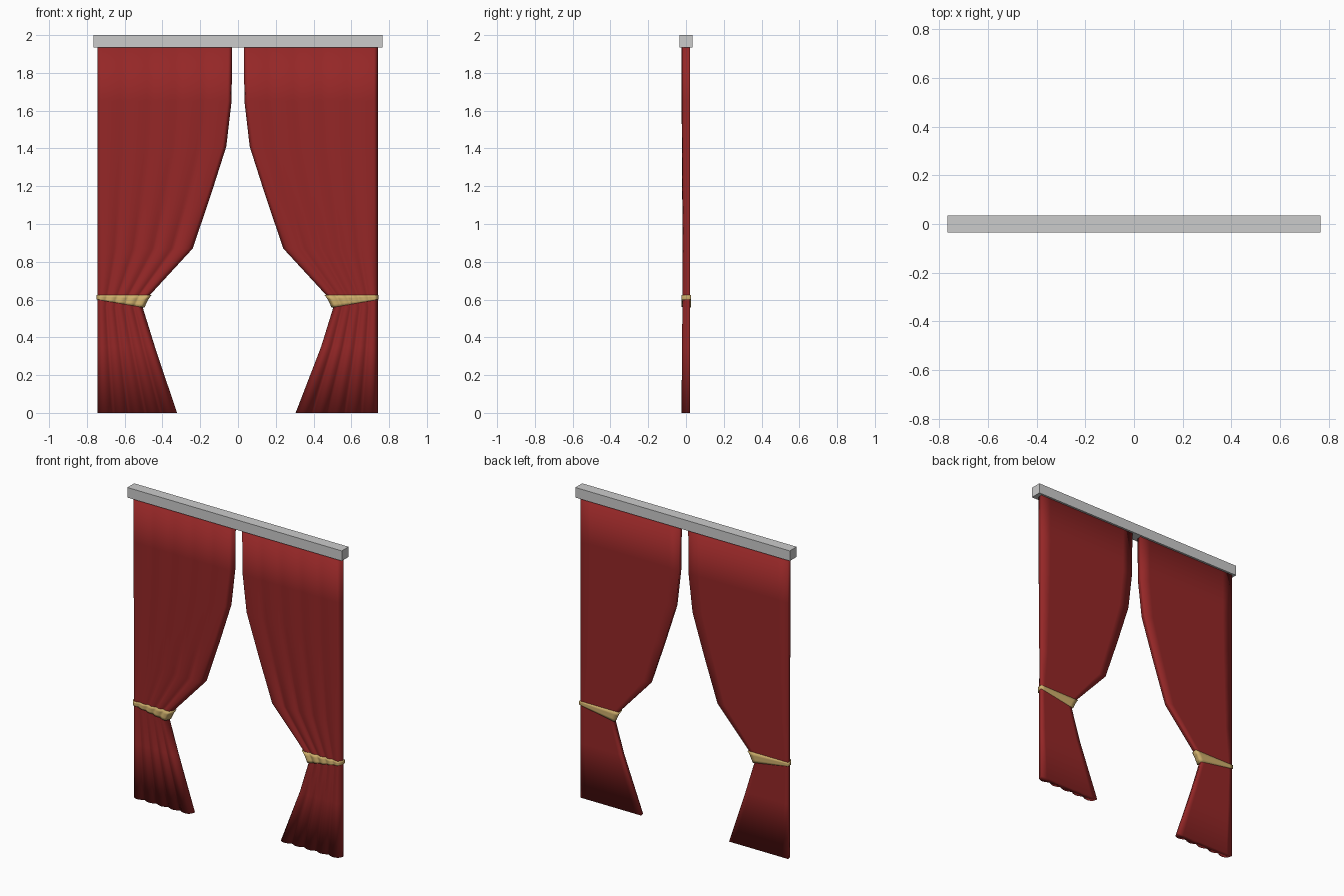
import bpy, bmesh, math

if "Cube" in bpy.data.objects:
    bpy.data.objects.remove(bpy.data.objects["Cube"])

FOLDS, STEPS, BACK = 5, 60, 0.022


def material(name, rgb):
    m = bpy.data.materials.new(name)
    m.diffuse_color = (*rgb, 1)
    m.use_nodes = True
    m.node_tree.nodes["Principled BSDF"].inputs["Base Color"].default_value = m.diffuse_color
    return m


red = material("red_fabric", (0.30, 0.02, 0.02))
gold = material("gold_fabric", (0.62, 0.43, 0.15))


def section(x_out, x_in, depth, front, grow=0.0):
    """Outline with a pleated front, rounded ends and a flat back."""
    a, b = x_out + grow, x_in - grow
    pts = []
    for i in range(STEPS + 1):
        t = i / STEPS
        # cluster samples near both ends so that the edges round over
        u = t - 0.6 * math.sin(2 * math.pi * t) / (2 * math.pi)
        x = a + (b - a) * u
        y = -front - grow + depth * (1 - abs(math.sin(FOLDS * math.pi * u)))
        k = min(1.0, min(u, 1 - u) * abs(a - b) / 0.018)
        y = y + (BACK - 0.008 - y) * (1 - math.sqrt(1 - (1 - k) ** 2))
        pts.append((x, y))
    for i in range(11):
        pts.append((b + (a - b) * i / 10, BACK + grow))
    return pts


def loft(name, rings, mat):
    """Join matching rings and close both ends."""
    bm = bmesh.new()
    loops = [[bm.verts.new(p) for p in r] for r in rings]
    n = len(loops[0])
    for lo, hi in zip(loops, loops[1:]):
        for i in range(n):
            j = (i + 1) % n
            bm.faces.new((lo[i], lo[j], hi[j], hi[i]))
    bm.faces.new(loops[0])
    bm.faces.new(loops[-1])
    bmesh.ops.recalc_face_normals(bm, faces=bm.faces)
    for f in bm.faces:
        f.smooth = True
    me = bpy.data.meshes.new(name)
    bm.to_mesh(me)
    bm.free()
    ob = bpy.data.objects.new(name, me)
    bpy.context.collection.objects.link(ob)
    me.materials.append(mat)
    return ob


# Curtain profile: height, inner edge, pleat depth, front reach
PROFILE = [(0.35, 0.440, 0.014, 0.021), (0.56, 0.505, 0.010, 0.019),
           (0.62, 0.470, 0.010, 0.018), (0.87, 0.240, 0.009, 0.018),
           (1.15, 0.145, 0.007, 0.020), (1.41, 0.062, 0.005, 0.022),
           (1.65, 0.034, 0.005, 0.023), (1.94, 0.031, 0.005, 0.024)]

for side, s, outer, hem in (("left", -1, 0.745, 0.323), ("right", 1, 0.74, 0.305)):
    # Curtain panel
    rings = []
    for z, inner, depth, front in [(0, hem, 0.016, 0.024)] + PROFILE:
        rings.append([(s * x, y, z) for x, y in section(outer, inner, depth, front)])
    loft(side + "_curtain", rings, red)

    # Tieback band, level on top and slanting down to the inner edge
    rings = []
    for t, inner in ((0, 0.500), (0.25, 0.493), (0.65, 0.480), (1, 0.464)):
        ring = []
        for x, y in section(outer, inner, 0.009, 0.019, 0.005):
            u = (outer - x) / (outer - inner)
            low = 0.600 - 0.042 * u
            ring.append((s * x, y, low + (0.623 - low) * t))
        rings.append(ring)
    loft(side + "_tieback", rings, gold)

# Curtain rail
bpy.ops.mesh.primitive_cube_add(size=1, location=(0, 0, 1.9675))
rail = bpy.context.object
rail.name = "rail"
rail.scale = (1.532, 0.07, 0.065)
